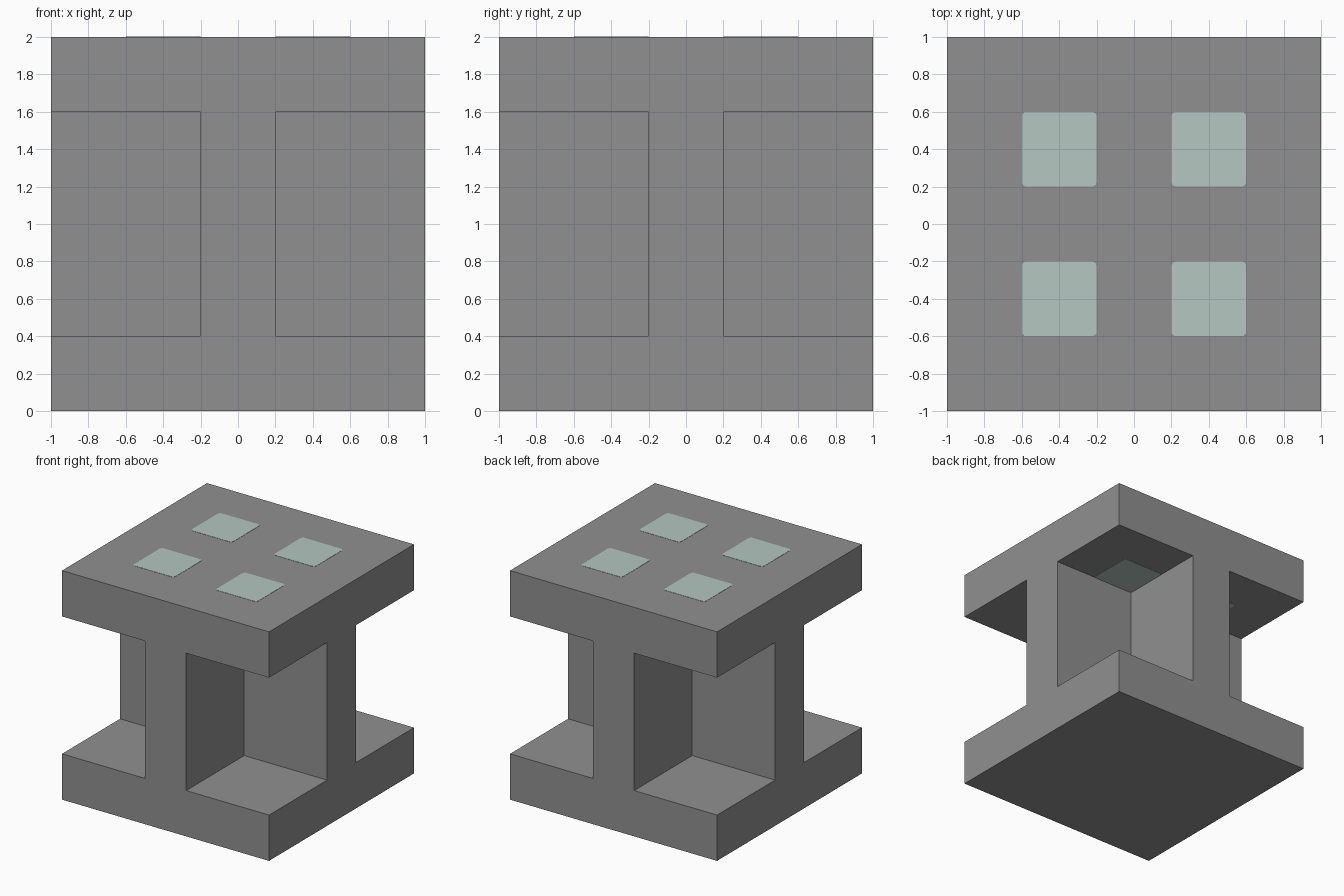
import bpy
import bmesh
from mathutils import Vector

cube = bpy.data.objects.get("Cube")
if cube:
    bpy.data.objects.remove(cube, do_unlink=True)


def make_material(name, colour):
    mat = bpy.data.materials.new(name)
    mat.use_nodes = True
    mat.diffuse_color = (*colour, 1)
    mat.node_tree.nodes["Principled BSDF"].inputs["Base Color"].default_value = (*colour, 1)
    return mat


def add_box(name, low, high, mat, corner=0.0):
    """Box between two corners, optionally with rounded upright edges."""
    low, high = Vector(low), Vector(high)
    bm = bmesh.new()
    bmesh.ops.create_cube(bm, size=1)
    for v in bm.verts:
        v.co = (low + high) / 2 + v.co * (high - low)
    if corner:
        upright = [e for e in bm.edges
                   if abs(e.verts[0].co.z - e.verts[1].co.z) > 0.1]
        bmesh.ops.bevel(bm, geom=upright, offset=corner, segments=3,
                        profile=0.5, affect='EDGES')
    mesh = bpy.data.meshes.new(name)
    bm.to_mesh(mesh)
    bm.free()
    mesh.materials.append(mat)
    obj = bpy.data.objects.new(name, mesh)
    bpy.context.scene.collection.objects.link(obj)
    return obj


grey = make_material("grey metal", (0.28, 0.28, 0.28))
glass = make_material("pale green glass", (0.46, 0.57, 0.53))

# Body: a block whose four corners are hollowed, leaving two slabs and crossed walls
body = add_box("body", (-1, -1, 0), (1, 1, 2), grey)
quarters = [(sx, sy) for sx in (-1, 1) for sy in (-1, 1)]
cutters = []
for sx, sy in quarters:
    cutter = add_box("corner_cutter", (min(0.2 * sx, 1.2 * sx), min(0.2 * sy, 1.2 * sy), 0.4),
                     (max(0.2 * sx, 1.2 * sx), max(0.2 * sy, 1.2 * sy), 1.6), grey)
    cutter.hide_render = True
    cutters.append(cutter)
    mod = body.modifiers.new("hollow corner", 'BOOLEAN')
    mod.operation = 'DIFFERENCE'
    mod.solver = 'EXACT'
    mod.object = cutter

# Bake the cuts and discard the cutters
bpy.context.view_layer.update()
evaluated = body.evaluated_get(bpy.context.evaluated_depsgraph_get())
cut_mesh = bpy.data.meshes.new_from_object(evaluated)
body.modifiers.clear()
body.data = cut_mesh
for cutter in cutters:
    bpy.data.objects.remove(cutter, do_unlink=True)

# Glass lights running through the top slab, showing above and below
for sx, sy in quarters:
    name = ("back" if sy > 0 else "front") + ("_left" if sx > 0 else "_right") + "_light"
    x, y = 0.4 * sx, 0.4 * sy
    add_box(name, (x - 0.2, y - 0.2, 1.598), (x + 0.2, y + 0.2, 2.002), glass, corner=0.025)
